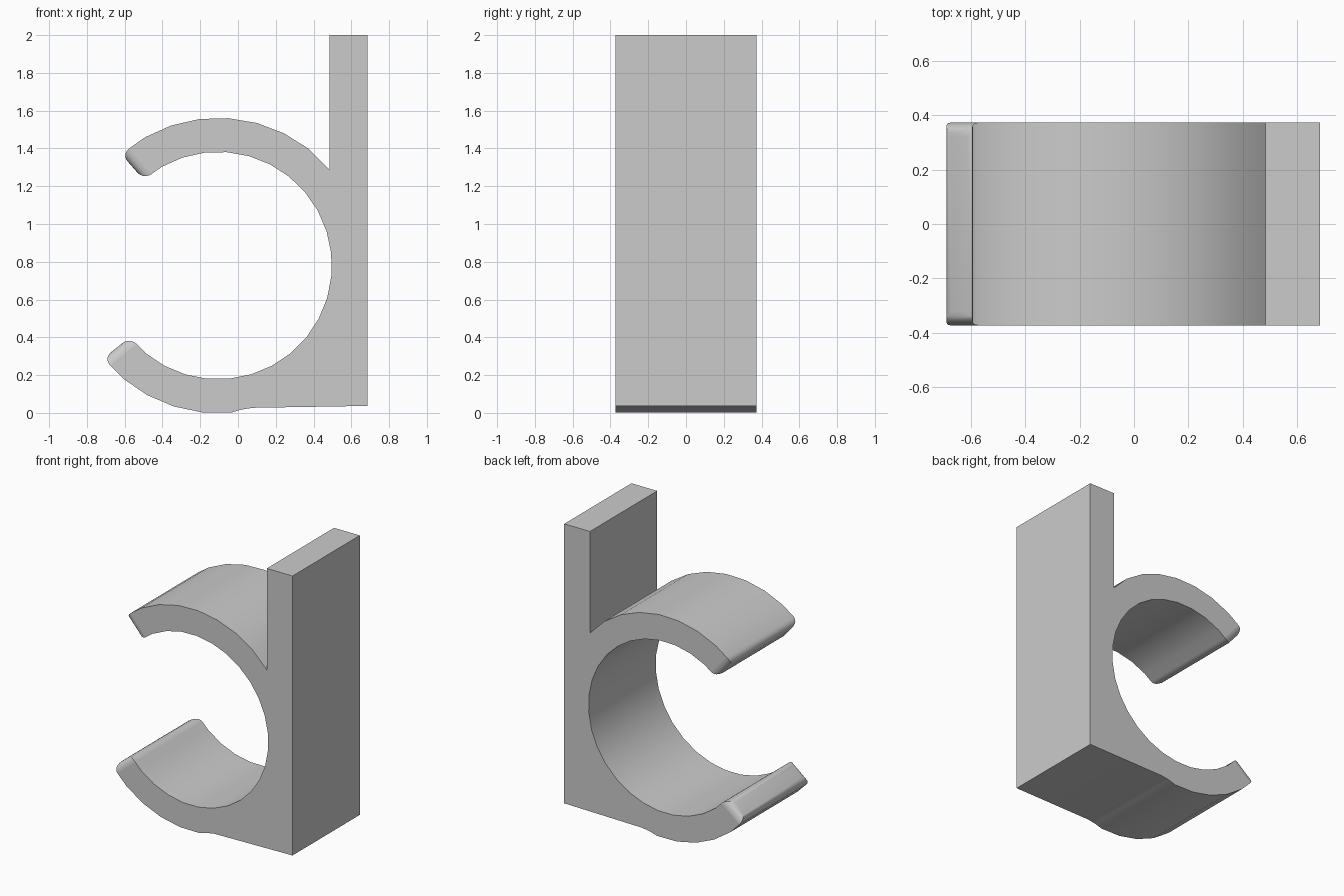
import bpy, bmesh
from math import radians, cos, sin

cube = bpy.data.objects.get("Cube")
if cube:
    bpy.data.objects.remove(cube, do_unlink=True)

CX, CZ = -0.105, 0.78          # ring centre
R_IN, R_OUT = 0.602, 0.782     # ring radii
TIP_TOP, TIP_LOW = 131, 219    # angles of the two open tips
HALF = 0.373                   # half depth
ROUND = 0.05                   # rounding of the tips


def arc(radius, start, end, steps):
    angles = [radians(start + (end - start) * i / steps) for i in range(steps + 1)]
    return [(CX + radius * cos(a), CZ + radius * sin(a)) for a in angles]


# Clip outline: mounting plate, upper arm, inner bore, lower arm, foot blend
plate = [(0.685, 0.037), (0.685, 2.0), (0.485, 2.0)]
upper = arc(R_OUT, 41, TIP_TOP, 8)
upper[0] = (0.485, 1.287)
bore = arc(R_IN, TIP_TOP, TIP_LOW - 360, 24)
lower = arc(R_OUT, TIP_LOW, 275, 5)
foot = [(0.02, 0.018), (0.08, 0.027)]
outline = plate + upper + bore + lower + foot
count = len(outline)
tip_a = len(plate) + len(upper) - 1
tip_b = tip_a + len(bore)

# Extrude the outline through the depth
bm = bmesh.new()
front = [bm.verts.new((x, -HALF, z)) for x, z in outline]
back = [bm.verts.new((x, HALF, z)) for x, z in outline]
bm.faces.new(front)
bm.faces.new(back[::-1])
walls = []
for i in range(count):
    j = (i + 1) % count
    walls.append(bm.faces.new((front[i], back[i], back[j], front[j])))

# Round all edges of the two tip faces
tip_edges = [e for i in (tip_a, tip_b) for e in walls[i].edges]
bmesh.ops.bevel(bm, geom=tip_edges, offset=ROUND, offset_type='OFFSET',
                segments=5, profile=0.5, affect='EDGES')
bmesh.ops.recalc_face_normals(bm, faces=bm.faces[:])

mesh = bpy.data.meshes.new("pipe_clip")
bm.to_mesh(mesh)
bm.free()
clip = bpy.data.objects.new("pipe_clip", mesh)
bpy.context.collection.objects.link(clip)

# Plain grey plastic
grey = bpy.data.materials.new("grey_plastic")
grey.use_nodes = True
colour = (0.6, 0.6, 0.6, 1)
grey.diffuse_color = colour
grey.node_tree.nodes["Principled BSDF"].inputs["Base Color"].default_value = colour
mesh.materials.append(grey)

# Smooth the curved walls, keep the flat sides crisp
bpy.ops.object.select_all(action='DESELECT')
clip.select_set(True)
bpy.context.view_layer.objects.active = clip
bpy.ops.object.shade_smooth_by_angle(angle=radians(30))
flat_sides = [p for p in mesh.polygons if len(p.vertices) > 20]
side_edges = {key for p in flat_sides for key in p.edge_keys}
for edge in mesh.edges:
    if edge.key in side_edges:
        edge.use_edge_sharp = True
